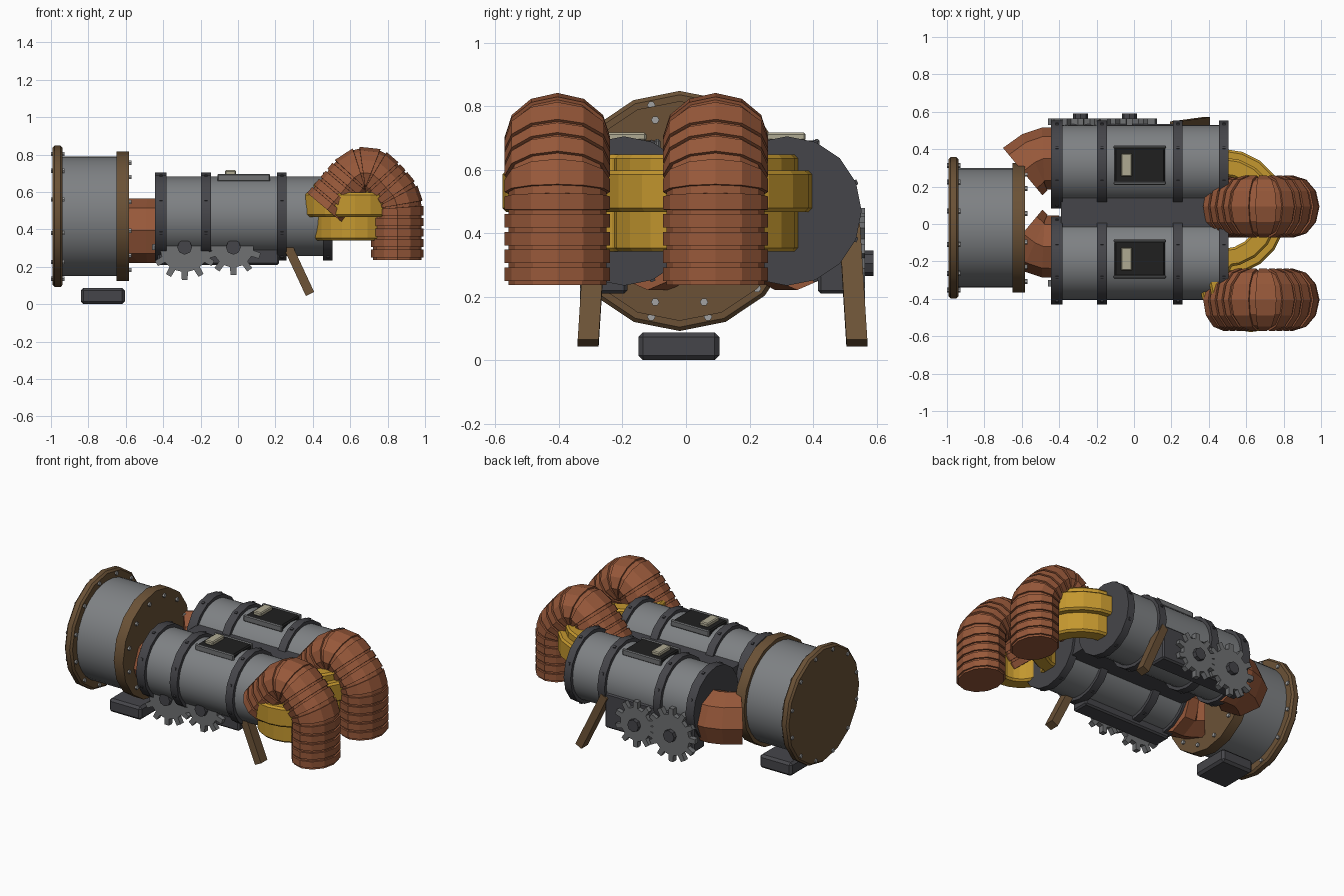
import bpy, bmesh, math
from mathutils import Vector, Matrix

if "Cube" in bpy.data.objects:
    bpy.data.objects.remove(bpy.data.objects["Cube"])


def material(name, rgb):
    m = bpy.data.materials.new(name)
    m.diffuse_color = (*rgb, 1)
    m.use_nodes = True
    m.node_tree.nodes["Principled BSDF"].inputs["Base Color"].default_value = m.diffuse_color
    return m


STEEL = material("steel grey", (0.21, 0.22, 0.23))
DARK = material("dark grey", (0.06, 0.06, 0.068))
BLACK = material("black", (0.014, 0.014, 0.014))
RUST = material("rust orange", (0.31, 0.098, 0.042))
BROWN = material("brown", (0.145, 0.083, 0.037))
YELLOW = material("yellow", (0.55, 0.31, 0.028))
BEIGE = material("beige", (0.43, 0.40, 0.29))
GEAR = material("gear grey", (0.16, 0.165, 0.17))
BOLT = material("bolt grey", (0.36, 0.36, 0.36))
MID = 0.115            # mirror plane of the side parts
MOTORS = {"front": -0.195, "rear": 0.318}
AXIS_Z = 0.47


def finish(name, bm, mat, smooth=False, bevel=0):
    bmesh.ops.recalc_face_normals(bm, faces=bm.faces)
    me = bpy.data.meshes.new(name)
    bm.to_mesh(me)
    bm.free()
    me.materials.append(mat)
    ob = bpy.data.objects.new(name, me)
    bpy.context.collection.objects.link(ob)
    if bevel:
        mod = ob.modifiers.new("bevel", 'BEVEL')
        mod.width, mod.segments, mod.limit_method = bevel, 1, 'ANGLE'
        mod.angle_limit = math.radians(50)
    if smooth:
        bpy.ops.object.select_all(action='DESELECT')
        ob.select_set(True)
        bpy.context.view_layer.objects.active = ob
        bpy.ops.object.shade_smooth_by_angle(angle=math.radians(30))
    return ob


def add_cyl(bm, x0, x1, y, z, r, n=16):
    m = Matrix.Translation(((x0 + x1) / 2, y, z)) @ Matrix.Rotation(math.pi / 2, 4, 'Y')
    bmesh.ops.create_cone(bm, cap_ends=True, segments=n, radius1=r, radius2=r,
                          depth=x1 - x0, matrix=m)


def cyl(name, x0, x1, y, z, r, mat, n=16, bevel=0, smooth=True):
    bm = bmesh.new()
    add_cyl(bm, x0, x1, y, z, r, n)
    return finish(name, bm, mat, smooth, bevel)


def box(name, x, y, z, mat, bevel=0):
    bm = bmesh.new()
    m = Matrix.Translation([(a + b) / 2 for a, b in (x, y, z)]) @ \
        Matrix.Diagonal((x[1] - x[0], y[1] - y[0], z[1] - z[0], 1))
    bmesh.ops.create_cube(bm, size=1, matrix=m)
    return finish(name, bm, mat, bevel=bevel)


def skin(bm, rings, caps=True):
    vs = [[bm.verts.new(p) for p in ring] for ring in rings]
    n = len(vs[0])
    for a, b in zip(vs, vs[1:]):
        for i in range(n):
            j = (i + 1) % n
            bm.faces.new((a[i], a[j], b[j], b[i]))
    if caps:
        bm.faces.new(vs[0])
        bm.faces.new(vs[-1])


def sweep(name, stations, side, mat, n):
    """stations: (position, tangent, in-plane radius, side radius)"""
    rings = []
    for p, t, ra, rb in stations:
        u = Vector(t).normalized().cross(side)
        rings.append([Vector(p) + u * ra * math.cos(k * math.tau / n)
                      + side * rb * math.sin(k * math.tau / n) for k in range(n)])
    bm = bmesh.new()
    skin(bm, rings)
    return finish(name, bm, mat)


def arc_band(name, c, r0, r1, z0, z1, a0, a1, steps=10):
    rings = []
    for k in range(steps + 1):
        a = math.radians(a0 + (a1 - a0) * k / steps)
        rings.append([(c[0] + r * math.cos(a), c[1] + r * math.sin(a), z)
                      for r, z in ((r0, z0), (r1, z0), (r1, z1), (r0, z1))])
    bm = bmesh.new()
    skin(bm, rings)
    return finish(name, bm, YELLOW, bevel=0.012)


# Large drum with two bolted flanges
DY = -0.02
cyl("drum", -0.95, -0.6, DY, AXIS_Z, 0.32, STEEL, 32)
cyl("drum_outer_flange", -0.992, -0.937, DY, AXIS_Z, 0.378, BROWN, 16, 0.012)
cyl("drum_inner_flange", -0.65, -0.582, DY, AXIS_Z, 0.346, BROWN, 16)
for name, x0, x1, r in (("outer_flange_bolts", -1.0, -0.927, 0.345),
                        ("inner_flange_bolts", -0.66, -0.57, 0.297)):
    bm = bmesh.new()
    for k in range(12):
        a = math.radians(15 + 30 * k)
        add_cyl(bm, x0, x1, DY + r * math.cos(a), AXIS_Z + r * math.sin(a), 0.013, 6)
    finish(name, bm, BOLT)
box("drum_foot", (-0.84, -0.605), (-0.15, 0.105), (0, 0.088), DARK, 0.015)

# Twin motor cylinders with rings, ring bolts and top panels
for side, y in MOTORS.items():
    cyl(side + "_motor", -0.42, 0.49, y, AXIS_Z, 0.212, STEEL, 32)
    bolts = bmesh.new()
    for i, (x0, x1) in enumerate(((-0.443, -0.383), (-0.198, -0.145),
                                  (0.208, 0.26), (0.455, 0.505))):
        cyl(f"{side}_motor_ring_{i + 1}", x0, x1, y, AXIS_Z, 0.235, DARK, 16)
        for k in range(8):
            a = math.radians(22.5 + 45 * k)
            m = Matrix.Translation(((x0 + x1) / 2, y + 0.232 * math.cos(a),
                                    AXIS_Z + 0.232 * math.sin(a)))
            m = m @ Matrix.Rotation(a, 4, 'X')
            bmesh.ops.create_cube(bolts, size=0.016, matrix=m)
    finish(side + "_ring_bolts", bolts, DARK)
    cy = y - 0.003 if side == "rear" else y + 0.008
    box(side + "_panel", (-0.105, 0.165), (cy - 0.095, cy + 0.095), (0.62, 0.692), BLACK, 0.008)
    for s in (-1, 1):
        e = sorted((cy + s * 0.088, cy + s * 0.106))
        box(f"{side}_panel_rail_{'a' if s < 0 else 'b'}", (-0.11, 0.172), e,
            (0.655, 0.697), GEAR, 0.006)
    box(side + "_panel_label", (-0.07, -0.01), (cy - 0.062, cy + 0.062),
        (0.69, 0.717), BEIGE, 0.006)
box("motor_bridge", (-0.39, 0.49), (-0.02, 0.145), (0.36, 0.585), DARK)


# Gear boxes, gears, legs and inlet elbows, mirrored front and rear
def add_gear(name, x, z, y0, y1, root, tip, teeth):
    pts = []
    for k in range(teeth):
        for f, r in ((-0.25, root), (-0.17, tip), (0.17, tip), (0.25, root)):
            a = (k + f) * math.tau / teeth
            pts.append((x + r * math.sin(a), z + r * math.cos(a)))
    bm = bmesh.new()
    skin(bm, [[(px, y, pz) for px, pz in pts] for y in (y0, y1)])
    return finish(name, bm, GEAR)


for side, s in (("front", -1), ("rear", 1)):
    def my(d):
        return MID + s * d
    box(side + "_gear_box", (-0.43, 0.22), sorted((my(0.3), my(0.42))), (0.21, 0.44), DARK, 0.01)
    for i, (x, root, tip, teeth) in enumerate(((-0.285, 0.132, 0.175, 12),
                                               (-0.025, 0.108, 0.15, 10))):
        add_gear(f"{side}_gear_{i + 1}", x, 0.305, my(0.415), my(0.449), root, tip, teeth)
        bm = bmesh.new()
        m = Matrix.Translation((x, my(0.44), 0.305)) @ Matrix.Rotation(math.pi / 2, 4, 'X')
        bmesh.ops.create_cone(bm, cap_ends=True, segments=8, radius1=0.04, radius2=0.04,
                              depth=0.07, matrix=m)
        finish(f"{side}_gear_hub_{i + 1}", bm, DARK)
    # Slanted support leg
    rings = []
    for x, d, z in ((0.215, 0.40, 0.42), (0.385, 0.423, 0.055)):
        rings.append([(x + a * 0.022, my(d) + b * 0.033, z + a * 0.011)
                      for a, b in ((-1, -1), (1, -1), (1, 1), (-1, 1))])
    bm = bmesh.new()
    skin(bm, rings)
    finish(side + "_leg", bm, BROWN)
    # Inlet elbow between drum and motor
    path = [((-0.40, my(0.235), 0.393), (-1, 0, 0)), ((-0.485, my(0.235), 0.393), (-1, s * -0.05, 0)),
            ((-0.53, my(0.215), 0.393), (-1, s * -0.45, 0)), ((-0.595, my(0.165), 0.393), (-0.77, s * -0.64, 0))]
    sweep(side + "_inlet_elbow", [(p, t, 0.165, 0.172) for p, t in path],
          Vector((0, 0, 1)), RUST, 8)


# Yellow manifold bands: wide body and narrow outer rib
for side, c, r, a0, a1 in (("rear", (0.475, 0.062), 0.295, -90, 90),
                           ("front", (0.625, -0.30), 0.225, 130, 305)):
    rib = r + (0.045 if side == "rear" else 0.053)
    arc_band(side + "_manifold", c, r - 0.1, r, 0.342, 0.648, a0, a1)
    arc_band(side + "_manifold_rib", c, r - 0.03, rib, 0.467, 0.597, a0, a1)


# Ribbed exhaust hoses: up, over and straight down
def heading(d):
    keys = ((0, 50), (0.22, 50), (0.36, -48), (0.47, -48), (0.57, -90), (2, -90))
    for (s0, h0), (s1, h1) in zip(keys, keys[1:]):
        if d <= s1:
            return math.radians(h0 + (h1 - h0) * (d - s0) / (s1 - s0))


def hose(name, y):
    marks = []
    period = 0.056
    for k in range(15):
        marks += [(k * period, 1), (k * period + 0.042, 1),
                  (k * period + 0.0425, 0.93), (k * period + 0.0555, 0.93)]
    p, d, stations = Vector((0.477, y, 0.505)), 0.0, []
    for m, f in marks:
        while d < m:
            step = min(0.004, m - d)
            h = heading(d)
            p = p + Vector((math.cos(h), 0, math.sin(h))) * step
            d += step
        h = heading(d)
        stations.append((p.copy(), (math.cos(h), 0, math.sin(h)), 0.14 * f, 0.166 * f))
    sweep(name, stations, Vector((0, 1, 0)), RUST, 12)


hose("front_hose", -0.405)
hose("rear_hose", 0.093)
